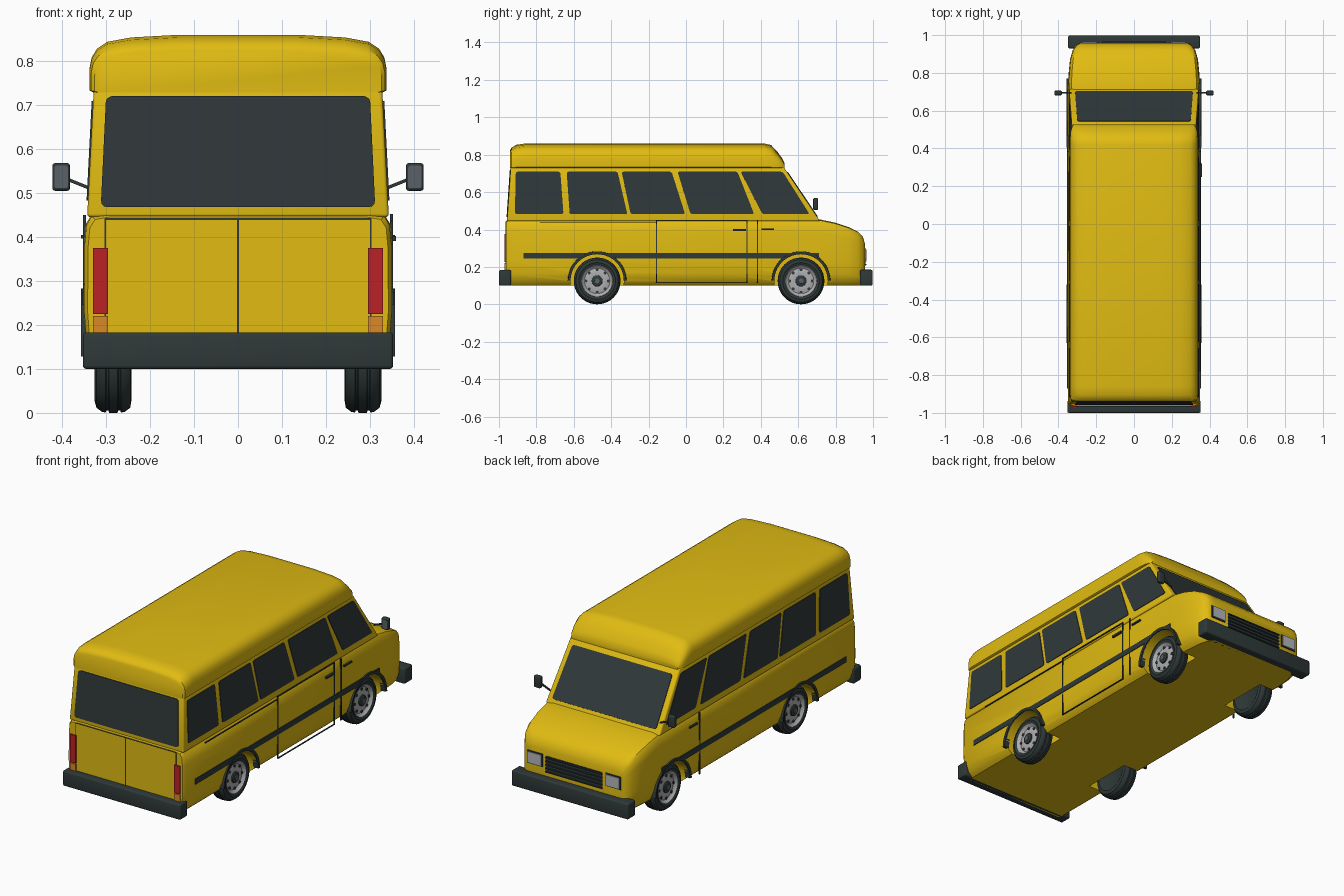
import bpy, bmesh, math
from mathutils import Vector

if "Cube" in bpy.data.objects:
    bpy.data.objects.remove(bpy.data.objects["Cube"], do_unlink=True)


def material(name, *rgb):
    m = bpy.data.materials.new(name)
    m.use_nodes = True
    m.diffuse_color = (*rgb, 1)
    m.node_tree.nodes["Principled BSDF"].inputs["Base Color"].default_value = (*rgb, 1)
    return m


YELLOW = material("yellow paint", 0.75, 0.50, 0.006)
DARK = material("dark trim", 0.028, 0.04, 0.04)
GLASS = material("tinted glass", 0.03, 0.04, 0.042)
SILVER = material("wheel silver", 0.42, 0.42, 0.43)
RED = material("tail red", 0.5, 0.015, 0.02)
ORANGE = material("signal orange", 0.7, 0.25, 0.02)
LAMP = material("lamp grey", 0.45, 0.47, 0.48)
MIRROR = material("mirror grey", 0.10, 0.12, 0.14)
SIDES = ((1, "left"), (-1, "right"))
WHEELS = ((0.615, "front"), (-0.475, "rear"))


def finish(name, bm, mat, smooth=True, bevel=0, cutters=()):
    bmesh.ops.recalc_face_normals(bm, faces=bm.faces)
    me = bpy.data.meshes.new(name)
    bm.to_mesh(me)
    bm.free()
    ob = bpy.data.objects.new(name, me)
    bpy.context.collection.objects.link(ob)
    me.materials.append(mat)
    bpy.ops.object.select_all(action="DESELECT")
    ob.select_set(True)
    bpy.context.view_layer.objects.active = ob
    if bevel:
        b = ob.modifiers.new("bevel", "BEVEL")
        b.width, b.segments = bevel, 3
        bpy.ops.object.modifier_apply(modifier="bevel")
    for c in cutters:
        b = ob.modifiers.new("cut", "BOOLEAN")
        b.object, b.solver = c, "EXACT"
        bpy.ops.object.modifier_apply(modifier="cut")
    if smooth:
        bpy.ops.object.shade_smooth_by_angle(angle=math.radians(35))
    return ob


def bridge(name, rings, mat, closed=False, **kw):
    """Skin a list of closed rings; cap the ends or join them."""
    bm = bmesh.new()
    rows = [[bm.verts.new(p) for p in r] for r in rings]
    pairs = list(zip(rows, rows[1:])) + ([(rows[-1], rows[0])] if closed else [])
    for a, b in pairs:
        for i in range(len(a)):
            j = (i + 1) % len(a)
            bm.faces.new((a[i], a[j], b[j], b[i]))
    if not closed:
        bm.faces.new(rows[0])
        bm.faces.new(rows[-1])
    return finish(name, bm, mat, **kw)


def shell(name, section, stations, z0, mat, **kw):
    """Symmetric cross-section swept along y with changing width and height."""
    full = section + [(-x, f) for x, f in reversed(section)]
    rings = [[(x * w, y, z0 + f * (top - z0)) for x, f in full] for y, w, top in stations]
    return bridge(name, rings, mat, **kw)


def box(name, lo, hi, mat, bevel=0, **kw):
    (a, b, c), (d, e, f) = lo, hi
    rings = [[(a, b, z), (d, b, z), (d, e, z), (a, e, z)] for z in (c, f)]
    return bridge(name, rings, mat, bevel=bevel, **kw)


def plate(name, corners, out, mat, radius=0.0, thick=0.006):
    """Thin flat panel with rounded corners, raised along the direction out."""
    bm = bmesh.new()
    face = bm.faces.new([bm.verts.new(p) for p in corners])
    if radius:
        bmesh.ops.bevel(bm, geom=bm.verts[:], offset=radius, segments=3, affect="VERTICES", profile=0.5)
    top = bmesh.ops.extrude_face_region(bm, geom=bm.faces[:])["geom"]
    bmesh.ops.translate(bm, verts=[v for v in top if isinstance(v, bmesh.types.BMVert)], vec=Vector(out) * thick)
    return finish(name, bm, mat, smooth=False)


def lathe(name, profile, y, z, side, mat, n=40, **kw):
    """Turn an (x, radius) profile about an axle parallel to x."""
    turn = [2 * math.pi * i / n for i in range(n)]
    rings = [[(side * x, y + r * math.cos(t), z + r * math.sin(t)) for t in turn] for x, r in profile]
    return bridge(name, rings, mat, **kw)


# wheel well cutters
wells = []
for s, side in SIDES:
    for y, end in WHEELS:
        c = lathe(f"{end}_{side}_well_cutter", [(0.215, 0.143), (0.45, 0.143)], y, 0.125, s, YELLOW)
        c.hide_render = True
        c.hide_set(True)
        wells.append(c)

# lower body with rounded nose and tucked sills
shell("lower_body",
      [(0.87, 0), (0.94, 0.06), (0.985, 0.18), (1, 0.38), (0.997, 0.8), (0.985, 0.93), (0.95, 0.985), (0.86, 1)],
      [(-0.963, 0.342, 0.445), (-0.95, 0.35, 0.452), (0.2, 0.351, 0.455), (0.72, 0.349, 0.453),
       (0.80, 0.346, 0.436), (0.87, 0.339, 0.413), (0.92, 0.325, 0.388), (0.945, 0.308, 0.362),
       (0.957, 0.288, 0.325)], 0.10, YELLOW, cutters=wells)

# cabin with sloping windscreen
Z0, Z1 = 0.445, 0.735


def mix(a, b, z):
    return a + (b - a) * (z - Z0) / (Z1 - Z0)


def wall(z):
    return mix(0.343, 0.328, z)


def front(z):
    return mix(0.717, 0.522, z)


def back(z):
    return mix(-0.957, -0.937, z)


bridge("cabin", [[(-wall(z), back(z), z), (wall(z), back(z), z), (wall(z), front(z), z), (-wall(z), front(z), z)]
                 for z in (Z0, Z1)], YELLOW, bevel=0.008)

# raised roof
shell("roof",
      [(0.97, 0), (1, 0.04), (1, 0.4), (0.985, 0.6), (0.95, 0.75), (0.88, 0.87), (0.72, 0.945), (0.4, 0.99)],
      [(-0.940, 0.326, 0.825), (-0.932, 0.334, 0.84), (-0.905, 0.338, 0.855), (-0.86, 0.338, 0.861),
       (0.42, 0.338, 0.861), (0.455, 0.338, 0.853), (0.49, 0.335, 0.815), (0.515, 0.328, 0.78),
       (0.527, 0.318, 0.755)], 0.728, YELLOW)

# windows: bottom rear, bottom front, top front, top rear
LOW, HIGH = 0.483, 0.709
SPANS = [(-0.915, -0.655, -0.672, -0.91), (-0.622, -0.314, -0.366, -0.638), (-0.296, -0.005, -0.077, -0.344),
         (0.024, 0.364, 0.275, -0.045), (0.408, 0.66, 0.517, 0.292)]
for s, side in SIDES:
    for i, (a, b, c, d) in enumerate(SPANS):
        plate(f"{side}_window_{i + 1}", [(s * wall(z) * 0.998, y, z) for y, z in ((a, LOW), (b, LOW), (c, HIGH), (d, HIGH))],
              (s, 0, 0.05), GLASS, 0.01, 0.004)
for name, edge, z0, z1, out in (("windscreen", front, 0.468, 0.705, (0, 0.8, 0.55)), ("rear_window", back, 0.468, 0.72, (0, -1, 0.07))):
    plate(name, [(-0.312, edge(z0), z0), (0.312, edge(z0), z0), (0.3, edge(z1), z1), (-0.3, edge(z1), z1)],
          out, GLASS, 0.014, 0.004)


def strip(name, s, y0, y1, z0, z1, mat=DARK, x=0.354, **kw):
    box(name, (min(s * 0.346, s * x), y0, z0), (max(s * 0.346, s * x), y1, z1), mat, **kw)


# side trim, door seams and handles
for s, side in SIDES:
    strip(f"{side}_stripe", s, -0.87, 0.71, 0.245, 0.275, cutters=wells)
    strip(f"{side}_door_seam", s, 0.38, 0.386, 0.115, 0.45, x=0.3525)
    strip(f"{side}_door_handle", s, 0.405, 0.47, 0.397, 0.405, x=0.357)
for n, y in (("rear", -0.16), ("front", 0.323)):
    strip(f"sliding_door_{n}_seam", 1, y, y + 0.005, 0.113, 0.45, x=0.3525)
for n, z in (("lower", 0.113), ("upper", 0.448)):
    strip(f"sliding_door_{n}_seam", 1, -0.16, 0.328, z, z + 0.004, x=0.3525)
strip("sliding_door_handle", 1, 0.25, 0.32, 0.391, 0.402, x=0.359)
strip("sliding_door_rail", 1, -0.78, -0.16, 0.434, 0.438, x=0.352)

# rear doors and tail lights
for x in (-0.302, 0, 0.302):
    box("rear_door_seam", (x - 0.002, -0.965, 0.18), (x + 0.002, -0.96, 0.442), DARK)
box("rear_door_top_seam", (-0.302, -0.965, 0.439), (0.302, -0.96, 0.443), DARK)
for s, side in SIDES:
    for part, z0, z1, mat in (("tail_light", 0.225, 0.375, RED), ("rear_signal", 0.18, 0.22, ORANGE)):
        box(f"{side}_{part}", (s * 0.313 - 0.017, -0.97, z0), (s * 0.313 + 0.017, -0.955, z1), mat)

# bumpers
box("front_bumper", (-0.35, 0.93, 0.10), (0.35, 0.997, 0.185), DARK, 0.008)
box("rear_bumper", (-0.353, -1, 0.10), (0.353, -0.935, 0.183), DARK, 0.008)

# grille and headlights
box("grille", (-0.17, 0.95, 0.205), (0.17, 0.960, 0.295), DARK)
for i in range(5):
    z = 0.209 + i * 0.019
    box("grille_slat", (-0.17, 0.958, z), (0.17, 0.966, z + 0.006), DARK)
for s, side in SIDES:
    for part, w, h, y, mat in (("headlight_frame", 0.046, 0.035, 0.961, DARK), ("headlight", 0.04, 0.029, 0.965, LAMP)):
        box(f"{side}_{part}", (s * 0.235 - w, 0.935, 0.265 - h), (s * 0.235 + w, y, 0.265 + h), mat)

# mirrors
for s, side in SIDES:
    box(f"{side}_mirror", (s * 0.402 - 0.02, 0.682, 0.505), (s * 0.402 + 0.02, 0.706, 0.568), DARK, 0.006)
    plate(f"{side}_mirror_glass", [(s * 0.402 + x, 0.682, z) for x, z in
                                   ((-0.015, 0.511), (0.015, 0.511), (0.015, 0.562), (-0.015, 0.562))],
          (0, -1, 0), MIRROR, 0.004, 0.002)
    bridge(f"{side}_mirror_arm", [[(s * x, 0.694 + dy, z + dz) for dy, dz in ((-r, -r), (r, -r), (r, r), (-r, r))]
                                  for x, z, r in ((0.33, 0.508, 0.004), (0.39, 0.532, 0.004))], DARK)

# wheels and arch trims
TYRE = [(0.25, 0.08), (0.242, 0.095), (0.245, 0.113), (0.258, 0.123), (0.266, 0.124), (0.268, 0.119), (0.272, 0.119),
        (0.274, 0.125), (0.293, 0.125), (0.295, 0.119), (0.299, 0.119), (0.301, 0.124), (0.309, 0.123), (0.322, 0.113),
        (0.326, 0.098), (0.32, 0.084), (0.30, 0.08)]
RIM = [(0.26, 0.08), (0.318, 0.086), (0.322, 0.083), (0.312, 0.075), (0.308, 0.068), (0.315, 0.045), (0.313, 0.034)]
HUB = [(0.30, 0.03), (0.320, 0.029), (0.323, 0.024)]
CAP = [(0.30, 0.014), (0.326, 0.013)]
for s, side in SIDES:
    for y, end in WHEELS:
        tag = f"{end}_{side}"
        lathe(f"{tag}_tyre", TYRE, y, 0.125, s, DARK)
        lathe(f"{tag}_rim", RIM, y, 0.125, s, SILVER)
        lathe(f"{tag}_hub", HUB, y, 0.125, s, DARK, n=24)
        lathe(f"{tag}_hub_cap", CAP, y, 0.125, s, MIRROR, n=16)
        for k in range(8):
            t = math.tau * k / 8
            lathe(f"{tag}_rim_hole", [(0.305, 0.008), (0.3145, 0.008)], y + 0.06 * math.cos(t),
                  0.125 + 0.06 * math.sin(t), s, DARK, n=10)
        arc = [math.pi * i / 24 for i in range(25)]
        bridge(f"{tag}_arch_trim", [[(s * x, y + r * math.cos(t), 0.128 + r * math.sin(t))
                                     for x, r in ((0.325, 0.142), (0.355, 0.142), (0.357, 0.155), (0.325, 0.158))]
                                    for t in arc], DARK)
